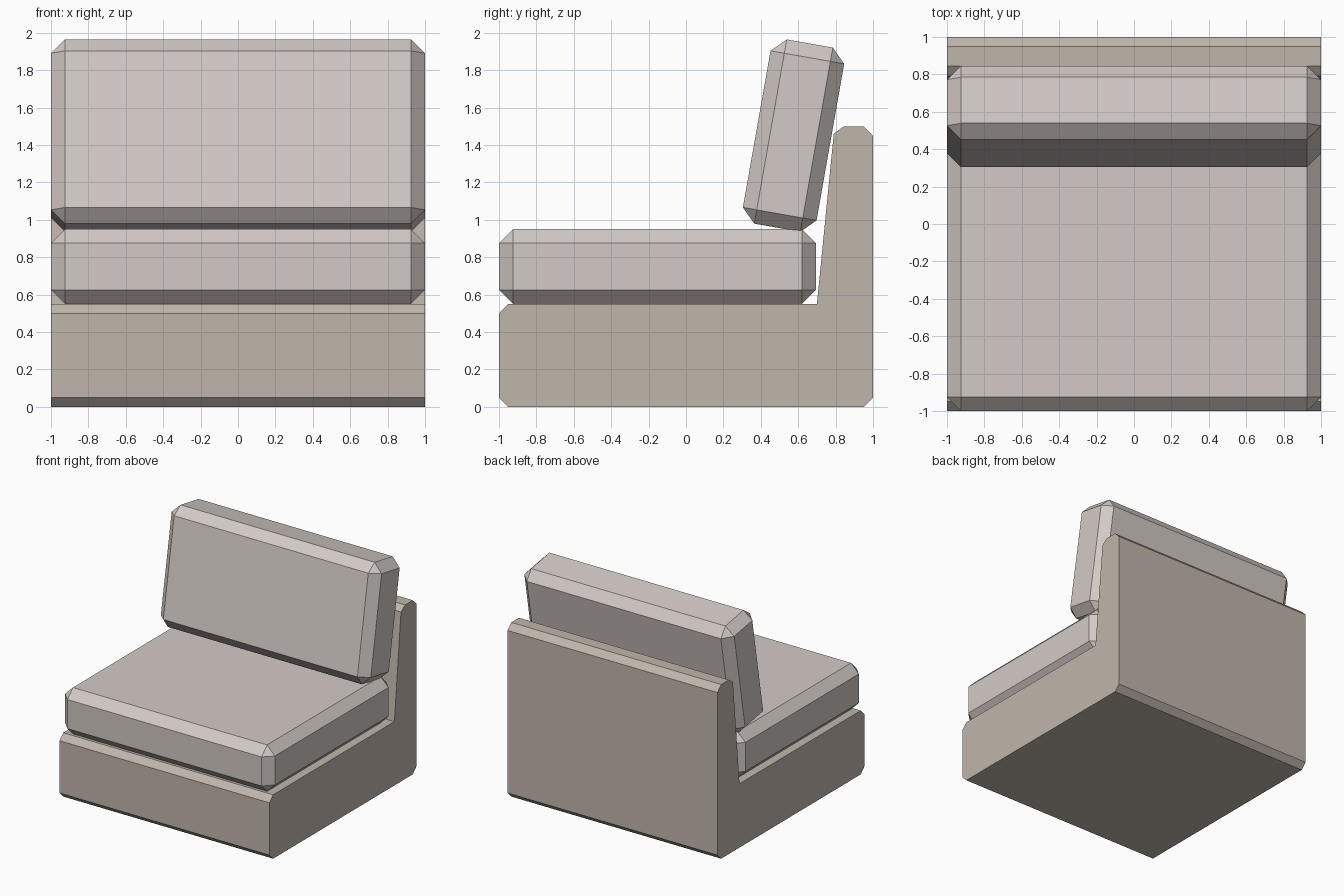
import bpy, bmesh
from math import radians
from mathutils import Matrix

if "Cube" in bpy.data.objects:
    bpy.data.objects.remove(bpy.data.objects["Cube"])


def material(name, rgb):
    m = bpy.data.materials.new(name)
    m.diffuse_color = (*rgb, 1)
    m.use_nodes = True
    m.node_tree.nodes["Principled BSDF"].inputs["Base Color"].default_value = m.diffuse_color
    return m


def add_object(name, bm, mat):
    bmesh.ops.recalc_face_normals(bm, faces=bm.faces)
    me = bpy.data.meshes.new(name)
    bm.to_mesh(me)
    bm.free()
    me.materials.append(mat)
    ob = bpy.data.objects.new(name, me)
    bpy.context.collection.objects.link(ob)
    return ob


def cushion(name, size, loc, tilt, mat):
    bm = bmesh.new()
    bmesh.ops.create_cube(bm, size=1, matrix=Matrix.Diagonal((*size, 1)))
    bmesh.ops.bevel(bm, geom=bm.edges[:], offset=0.075, offset_type='OFFSET',
                    segments=1, affect='EDGES', profile=0.5)
    ob = add_object(name, bm, mat)
    ob.location = loc
    ob.rotation_euler.x = radians(tilt)


base_mat = material("base_fabric", (0.53, 0.47, 0.41))
cushion_mat = material("cushion_fabric", (0.65, 0.59, 0.56))

# L-shaped base with backrest: side profile (y, z) extruded along x
profile = [(-1, 0.05), (-0.95, 0), (0.95, 0), (1, 0.05), (1, 1.45), (0.95, 1.5),
           (0.845, 1.5), (0.79, 1.46), (0.70, 0.55), (-0.95, 0.55), (-1, 0.5)]
bm = bmesh.new()
side = bm.faces.new([bm.verts.new((-1, y, z)) for y, z in profile])
ext = bmesh.ops.extrude_face_region(bm, geom=[side], use_keep_orig=True)
bmesh.ops.translate(bm, vec=(2, 0, 0),
                    verts=[g for g in ext["geom"] if isinstance(g, bmesh.types.BMVert)])
add_object("base", bm, base_mat)

# Loose cushions with chamfered edges
cushion("seat_cushion", (2, 1.695, 0.4), (0, -0.1525, 0.75), 0, cushion_mat)
cushion("back_cushion", (2, 0.4, 1.0), (0, 0.575, 1.45), -10, cushion_mat)
